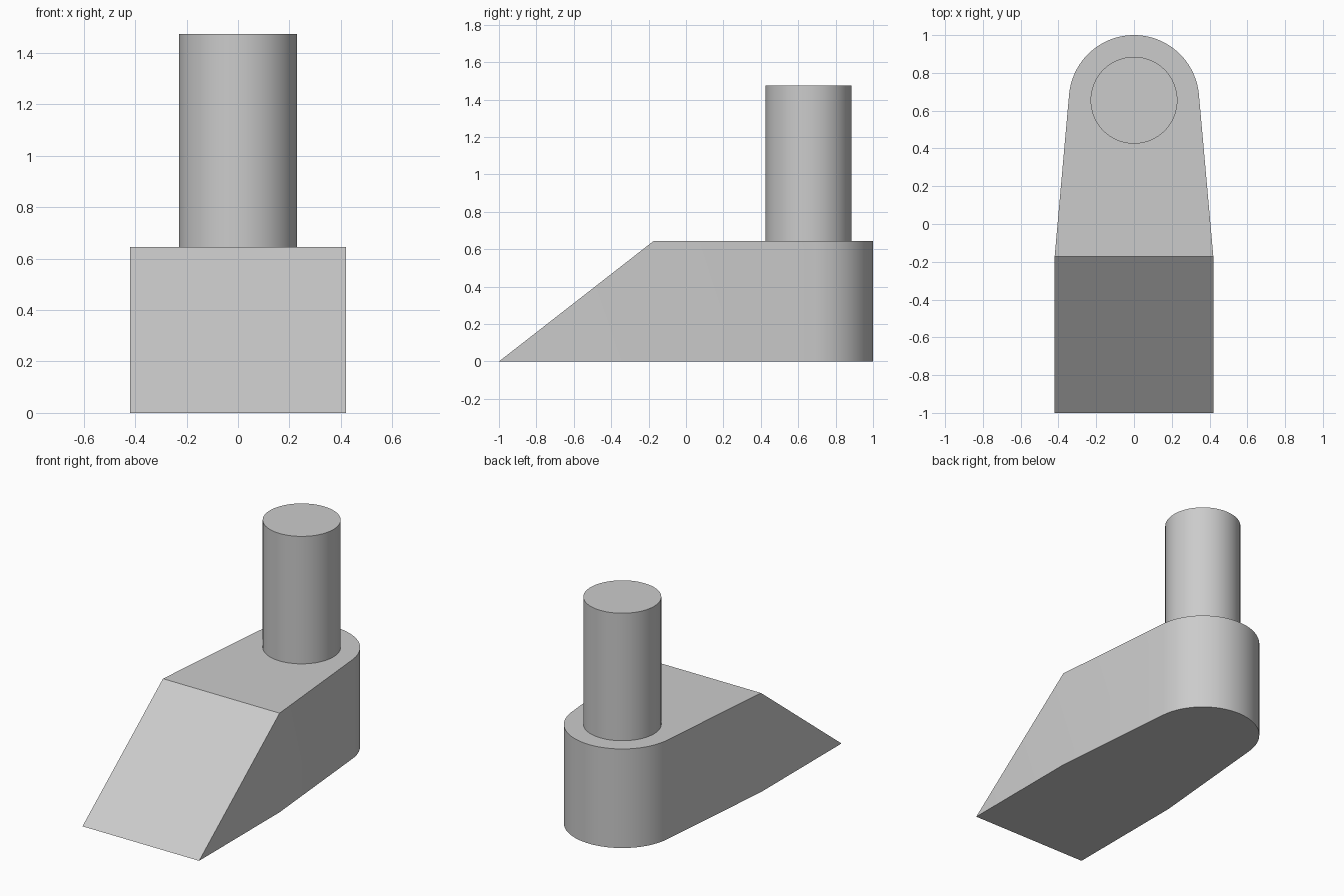
import bpy, bmesh, math

cube = bpy.data.objects.get("Cube")
if cube:
    bpy.data.objects.remove(cube, do_unlink=True)

HALF_W, FRONT, RIDGE, HEIGHT = 0.42, -1.0, -0.172, 0.645
ROUND_Y, ROUND_R = 0.655, 0.345
PEG_R, PEG_TOP = 0.23, 1.475
SEGMENTS = 48

grey = bpy.data.materials.new("light_grey")
grey.use_nodes = True
grey.diffuse_color = (0.6, 0.6, 0.6, 1)
grey.node_tree.nodes["Principled BSDF"].inputs["Base Color"].default_value = grey.diffuse_color


def finish(obj):
    obj.data.materials.append(grey)
    bpy.ops.object.select_all(action="DESELECT")
    obj.select_set(True)
    bpy.context.view_layer.objects.active = obj
    bpy.ops.object.shade_smooth_by_angle(angle=math.radians(20))


# Tapered outline: straight sides run tangent into the rounded back
dx, dy = HALF_W, RIDGE - ROUND_Y
start = math.atan2(dy, dx) + math.acos(ROUND_R / math.hypot(dx, dy))
sweep = math.pi - 2 * start
outline = [(HALF_W, RIDGE)]
for i in range(SEGMENTS + 1):
    a = start + sweep * i / SEGMENTS
    outline.append((ROUND_R * math.cos(a), ROUND_Y + ROUND_R * math.sin(a)))
outline.append((-HALF_W, RIDGE))

# Base: upright sides, closed at the front by a sloping wedge
bm = bmesh.new()
low = [bm.verts.new((x, y, 0)) for x, y in outline]
high = [bm.verts.new((x, y, HEIGHT)) for x, y in outline]
toe_l = bm.verts.new((HALF_W, FRONT, 0))
toe_r = bm.verts.new((-HALF_W, FRONT, 0))
for i in range(len(outline) - 1):
    bm.faces.new((low[i], low[i + 1], high[i + 1], high[i]))
bm.faces.new(high)
bm.faces.new([toe_l] + low + [toe_r])
bm.faces.new((toe_l, low[0], high[0]))
bm.faces.new((toe_r, high[-1], low[-1]))
bm.faces.new((toe_r, toe_l, high[0], high[-1]))
bmesh.ops.recalc_face_normals(bm, faces=bm.faces)
mesh = bpy.data.meshes.new("wedge_base")
bm.to_mesh(mesh)
bm.free()
base = bpy.data.objects.new("wedge_base", mesh)
bpy.context.collection.objects.link(base)
finish(base)

# Upright round peg standing on the base
bpy.ops.mesh.primitive_cylinder_add(
    vertices=64, radius=PEG_R, depth=PEG_TOP - HEIGHT,
    location=(0, ROUND_Y, (PEG_TOP + HEIGHT) / 2))
peg = bpy.context.object
peg.name = "round_peg"
finish(peg)
